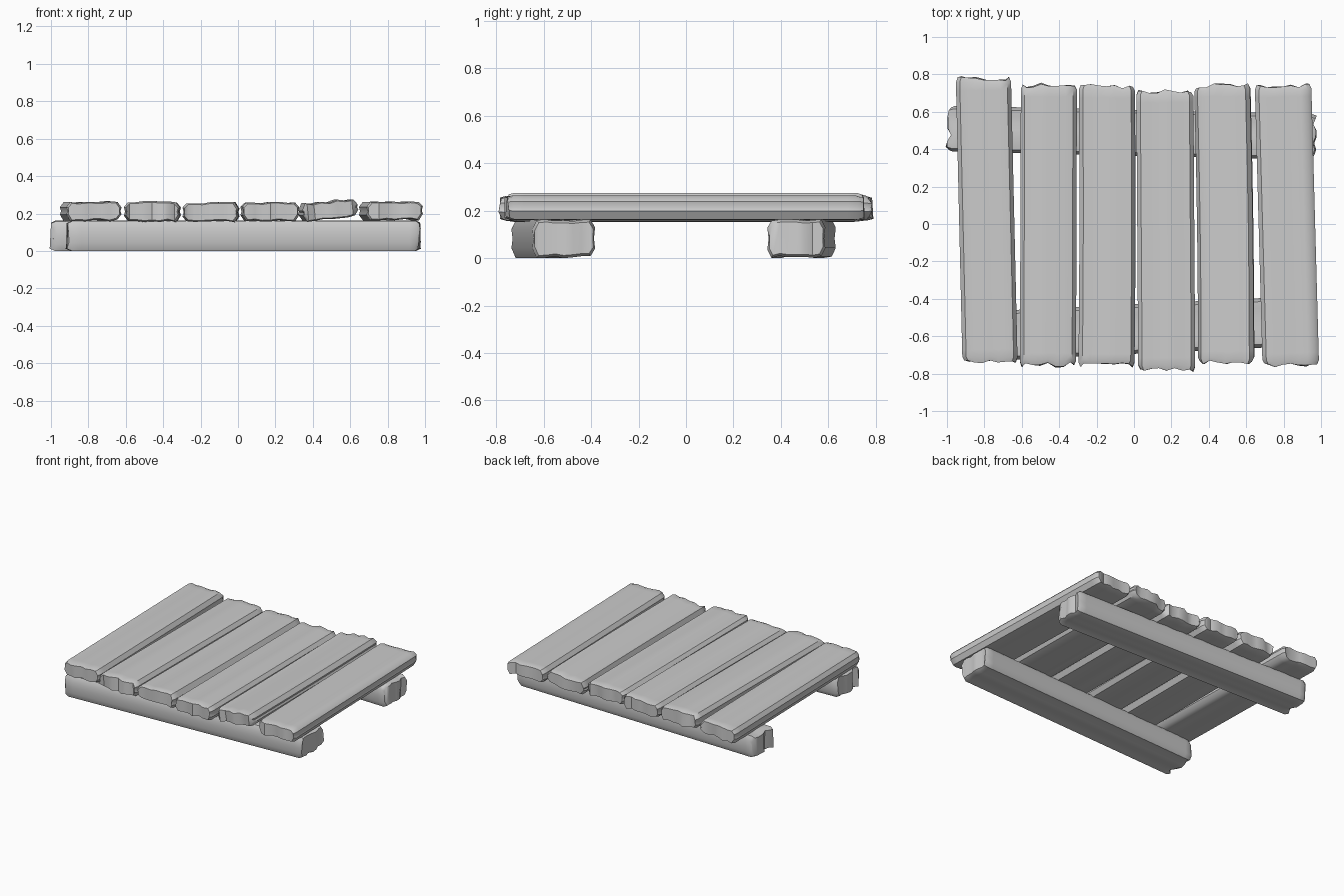
import bpy, bmesh, random
from math import radians, sin, cos
from mathutils import Vector

if "Cube" in bpy.data.objects:
    bpy.data.objects.remove(bpy.data.objects["Cube"])

COLS = 9


def board(name, a, b, width, z0, z1, seed, tilt=0.0, bow=0.0, round_=0.028, wave=0.006, jag=0.013):
    """Worn board from point a to point b (x, y), with rounded section and ragged ends."""
    rnd = random.Random(seed)
    a, b = Vector((*a, 0)), Vector((*b, 0))
    length = (b - a).length
    d = (b - a).normalized()
    p = Vector((d.y, -d.x, 0))
    h, zc = (z1 - z0) / 2, (z0 + z1) / 2

    # cross-section: worn top, side, worn bottom, side
    us = [-1, -0.86, -0.6, -0.3, 0, 0.3, 0.6, 0.86, 1]
    us = [u * width / 2 for u in us]
    drop = [round_] + [0] * (COLS - 2) + [round_]
    top = [(u, h - k - rnd.uniform(0, 2 * wave)) for u, k in zip(us, drop)]
    bot = [(u, -h + k + rnd.uniform(0, 2 * wave)) for u, k in zip(us, drop)]
    groove = wave
    sec = top + [(width / 2 - groove, 0)] + bot[::-1] + [(-width / 2 + groove, 0)]
    n = len(sec)

    # ragged end outline, one offset per section point
    def ragged():
        col = [rnd.uniform(-jag, jag) for _ in range(COLS)]
        low = [c + rnd.uniform(-jag, jag) * 0.6 for c in col]
        return col + [(col[-1] + low[-1]) / 2] + low[::-1] + [(col[0] + low[0]) / 2]
    rag = (ragged(), ragged())

    bm = bmesh.new()
    rings = []
    stations = [(0, 0.86), (0.022, 1), (0.06, 1), (length * 0.3, 1), (length * 0.5, 1), (length * 0.7, 1),
                (length - 0.06, 1), (length - 0.022, 1), (length, 0.86)]
    for s, k in stations:
        near = min(s, length - s)
        weight = max(0, 1 - near / 0.06)
        t = s / length
        side = bow * 4 * t * (1 - t)
        r = rag[0] if t < 0.5 else rag[1]
        ring = []
        for i, (u, v) in enumerate(sec):
            u2, v2 = u * (0.5 + k / 2), v * k
            uu = u2 * cos(tilt) - v2 * sin(tilt) + side
            vv = u2 * sin(tilt) + v2 * cos(tilt)
            co = a + d * (s + r[i] * weight) + p * uu
            ring.append(bm.verts.new((co.x, co.y, zc + vv)))
        rings.append(ring)
    for r0, r1 in zip(rings, rings[1:]):
        for i in range(n):
            j = (i + 1) % n
            bm.faces.new((r0[i], r0[j], r1[j], r1[i]))
    # end caps: strips between top and bottom edges
    for r in (rings[0], rings[-1]):
        tp, bt = r[:COLS], r[COLS + 1:2 * COLS + 1][::-1]
        for i in range(COLS - 1):
            bm.faces.new((tp[i], tp[i + 1], bt[i + 1], bt[i]))
        bm.faces.new((tp[-1], r[COLS], bt[-1]))
        bm.faces.new((tp[0], bt[0], r[-1]))
    bmesh.ops.recalc_face_normals(bm, faces=bm.faces)
    me = bpy.data.meshes.new(name)
    bm.to_mesh(me)
    bm.free()
    ob = bpy.data.objects.new(name, me)
    bpy.context.collection.objects.link(ob)
    bpy.ops.object.select_all(action='DESELECT')
    ob.select_set(True)
    bpy.context.view_layer.objects.active = ob
    bpy.ops.object.shade_smooth_by_angle(angle=radians(40))


# deck planks: front point, back point, width, bottom z, top z, tilt, bow
planks = [
    ((-0.77, -0.73), (-0.805, 0.775), 0.295, 0.157, 0.268, 0, 0.0),
    ((-0.46, -0.75), (-0.455, 0.74), 0.3, 0.153, 0.268, 0, 0.0),
    ((-0.147, -0.755), (-0.145, 0.735), 0.3, 0.153, 0.263, 0, 0.004),
    ((0.175, -0.775), (0.165, 0.71), 0.305, 0.155, 0.266, 0, 0.0),
    ((0.493, -0.74), (0.472, 0.74), 0.3, 0.166, 0.27, 0.11, 0.005),
    ((0.838, -0.75), (0.797, 0.74), 0.302, 0.16, 0.268, 0, 0.0),
]
for i, (a, b, w, z0, z1, tilt, bow) in enumerate(planks):
    board(f"deck_plank_{i + 1}", a, b, w, z0, z1, 11 + i, tilt, bow)

# support beams
board("back_beam", (-0.99, 0.51), (0.965, 0.465), 0.245, 0, 0.165, 31, round_=0.035, wave=0.005)
board("front_beam", (-0.905, -0.605), (0.97, -0.515), 0.265, 0, 0.165, 32, round_=0.035, wave=0.005)
